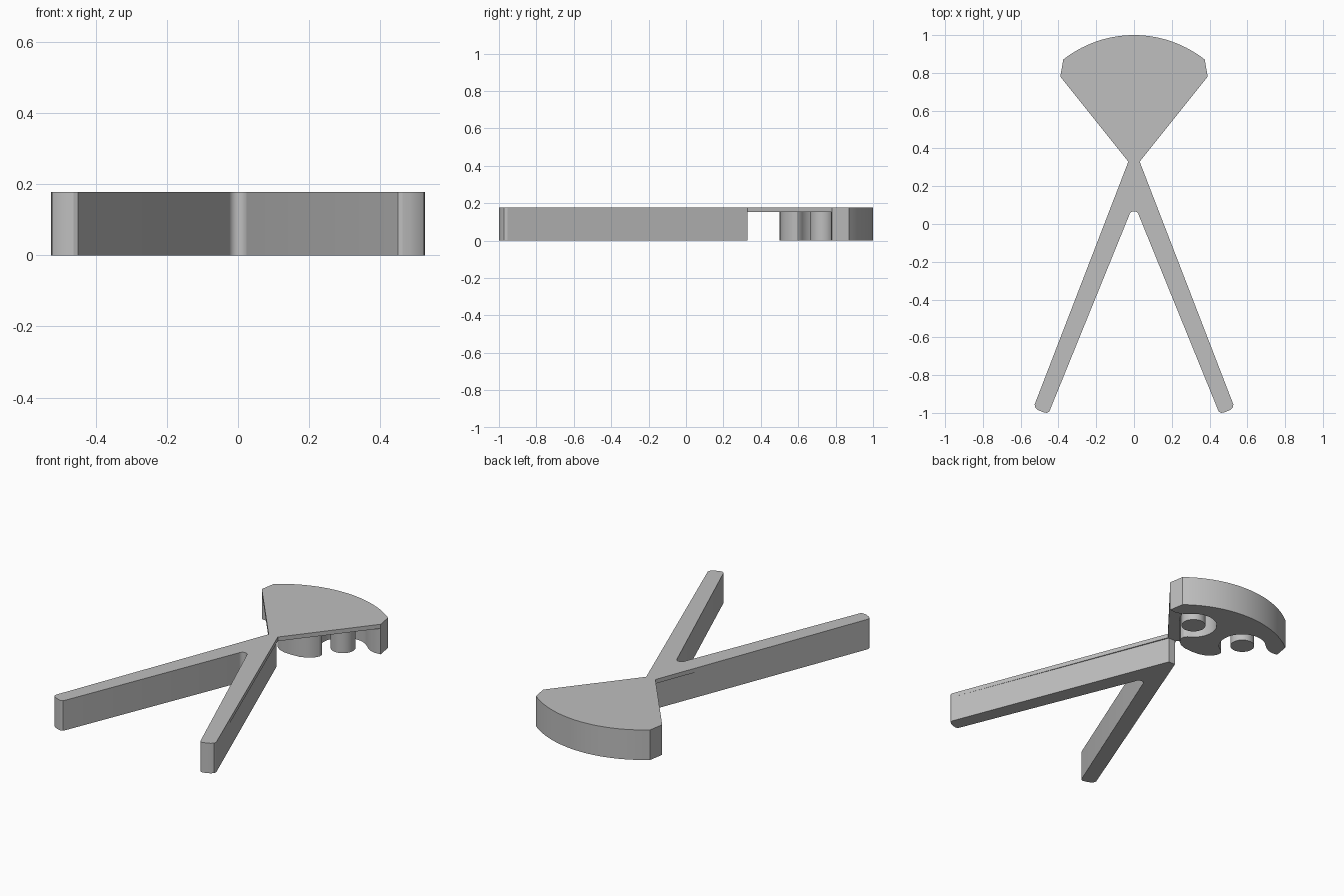
import bpy
import bmesh
from math import sin, cos, radians, asin

old = bpy.data.objects.get("Cube")
if old:
    bpy.data.objects.remove(old)

HEIGHT = 0.178
UNDERSIDE = 0.153      # underside of the thin head plate
POST = (0.178, 0.73)   # centre of the left post

grey = bpy.data.materials.new("light_grey")
grey.use_nodes = True
colour = (0.52, 0.52, 0.52, 1)
grey.diffuse_color = colour
grey.node_tree.nodes["Principled BSDF"].inputs["Base Color"].default_value = colour


def arc(centre, radius, start, end, steps):
    """Points on a circle, angles in degrees."""
    return [(centre[0] + radius * cos(radians(start + (end - start) * i / steps)),
             centre[1] + radius * sin(radians(start + (end - start) * i / steps)))
            for i in range(steps + 1)]


def mirrored(half):
    """Close a half outline that starts and ends on the centre line."""
    return half + [(-x, y) for x, y in reversed(half) if x > 1e-5]


def prism(name, outline, bottom, top):
    bm = bmesh.new()
    face = bm.faces.new([bm.verts.new((x, y, bottom)) for x, y in outline])
    new = bmesh.ops.extrude_face_region(bm, geom=[face])["geom"]
    bmesh.ops.translate(bm, vec=(0, 0, top - bottom),
                        verts=[g for g in new if isinstance(g, bmesh.types.BMVert)])
    bmesh.ops.recalc_face_normals(bm, faces=bm.faces)
    mesh = bpy.data.meshes.new(name)
    bm.to_mesh(mesh)
    bm.free()
    mesh.materials.append(grey)
    obj = bpy.data.objects.new(name, mesh)
    bpy.context.collection.objects.link(obj)
    return obj


# Shared outlines: leg with rounded foot, crotch and curved back of the head
foot = [(0.526, -0.955), (0.523, -0.972), (0.508, -0.985), (0.485, -0.995),
        (0.463, -1.0), (0.45, -0.995), (0.443, -0.98)]
crotch = [(0.026, 0.045)] + arc((0, 0.04), 0.027, 25, 90, 6)
crotch[-1] = (0, crotch[-1][1])
half_angle = 38.2
back = arc((0, 0.394), 0.606, 90 - half_angle, 90, 14)
back[-1] = (0, 1.0)

# Top slab: head plate and leg tops in one outline
slab = prism("body", mirrored(crotch[::-1] + foot[::-1] + [(0.03, 0.33), (0.39, 0.78)] + back),
             UNDERSIDE, HEIGHT)

# Lower legs, set in slightly on the outside near the neck
legs = prism("lower_legs", mirrored(crotch[::-1] + foot[::-1] + [(0.36, -0.53), (0.022, 0.33), (0, 0.33)]),
             0, UNDERSIDE)

# Rim behind the two round pockets, with a central lobe between them
lobe = [(0, 0.5), (0.05, 0.503), (0.09, 0.517), (0.12, 0.54), (0.137, 0.57), (0.136, 0.594)]
pocket = arc(POST, 0.13, 245, 45, 24)
rim_end = [(0.295, 0.8), (0.325, 0.783), (0.355, 0.776), (0.39, 0.78)]
rim = prism("rim", mirrored(lobe + pocket + rim_end + back), 0, UNDERSIDE)

# Posts standing in the pockets
posts = [prism("post", arc((side * POST[0], POST[1]), 0.067, 0, 348.75, 31), 0, UNDERSIDE)
         for side in (1, -1)]

# Weld the parts into one body
bpy.context.view_layer.objects.active = slab
for part in [legs, rim] + posts:
    weld = slab.modifiers.new("weld", "BOOLEAN")
    weld.operation = "UNION"
    weld.solver = "EXACT"
    weld.object = part
    bpy.ops.object.modifier_apply(modifier=weld.name)
    bpy.data.objects.remove(part)

# Merge coplanar faces, then smooth the curved walls
bm = bmesh.new()
bm.from_mesh(slab.data)
bmesh.ops.remove_doubles(bm, verts=bm.verts, dist=1e-4)
bmesh.ops.dissolve_limit(bm, angle_limit=radians(0.3), verts=bm.verts, edges=bm.edges)
bm.to_mesh(slab.data)
bm.free()
slab.select_set(True)
bpy.ops.object.shade_smooth_by_angle(angle=radians(30))
